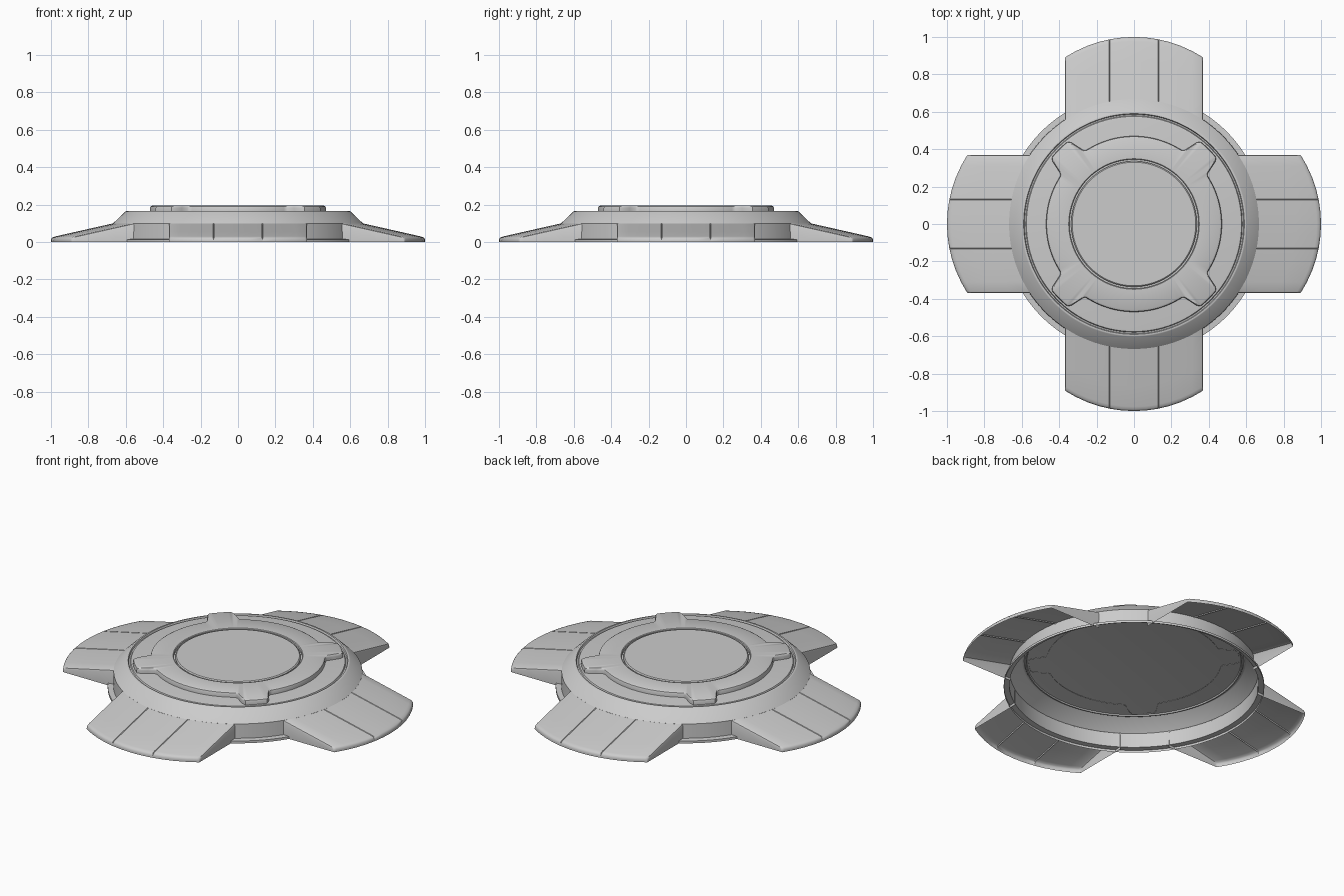
import bpy, bmesh, math

if "Cube" in bpy.data.objects:
    bpy.data.objects.remove(bpy.data.objects["Cube"])


def finish(name, bm, angle=35):
    bmesh.ops.remove_doubles(bm, verts=bm.verts, dist=1e-5)
    bmesh.ops.dissolve_degenerate(bm, edges=bm.edges, dist=1e-6)
    me = bpy.data.meshes.new(name)
    bm.to_mesh(me)
    bm.free()
    ob = bpy.data.objects.new(name, me)
    bpy.context.collection.objects.link(ob)
    bpy.ops.object.select_all(action='DESELECT')
    ob.select_set(True)
    bpy.context.view_layer.objects.active = ob
    bpy.ops.object.shade_smooth_by_angle(angle=math.radians(angle))
    return ob


def loft(name, loops, n=192):
    """Stack closed loops (radius or radius function, z), capping the last one."""
    bm = bmesh.new()
    rings = []
    for rad, z in loops:
        ring = []
        for i in range(n):
            a = 2 * math.pi * i / n
            r = rad(a) if callable(rad) else rad
            ring.append(bm.verts.new((r * math.cos(a), r * math.sin(a), z)))
        rings.append(ring)
    for lo, hi in zip(rings, rings[1:]):
        for i in range(n):
            j = (i + 1) % n
            bm.faces.new((lo[i], lo[j], hi[j], hi[i]))
    bm.faces.new(rings[-1])
    return finish(name, bm)


# Open-bottomed round housing with foot lip, wall, sloped shoulder and deck
loft("housing", [(0.70, 0), (0.70, 0.014), (0.67, 0.016), (0.668, 0.1),
                 (0.602, 0.163), (0.598, 0.165), (0.59, 0.165), (0.586, 0.156),
                 (0.579, 0.156), (0.575, 0.163), (0.565, 0.165)])


# Raised ring outline with four diagonal ears
def eared(inset):
    def radius(a):
        d = abs(math.degrees(a) % 90 - 45)
        t = min(max((11.5 - d) / 5.5, 0), 1)
        t = t * t * (3 - 2 * t)
        return 0.47 + 0.096 * t - inset
    return radius


loft("eared_ring", [(eared(0), 0.163), (eared(0), 0.182), (eared(0.003), 0.19),
                    (eared(0.012), 0.195), (0.349, 0.195), (0.345, 0.192),
                    (0.345, 0.178), (0.336, 0.178)], n=240)

# Central button
loft("centre_disc", [(0.336, 0.178), (0.336, 0.19), (0.33, 0.195)], n=128)

# Arm cross-section: (x, drop below top), None means the ground edge
half = [(0.0, 0), (0.065, 0), (0.127, 0), (0.13, 0.006), (0.133, 0), (0.19, 0),
        (0.25, 0), (0.31, 0), (0.358, 0), (0.367, 0.003), (0.37, 0.011), (0.37, None)]
columns = [(-x, d) for x, d in reversed(half[1:])] + half
# Arm lengthwise profile: (fraction from wall to tip, z)
rows = [(0, 0.1), (0.3, 0.0775), (0.6, 0.055), (0.93, 0.03), (0.975, 0.025),
        (0.993, 0.019), (1, 0.01), (1, 0)]


def arm(name, turn):
    bm = bmesh.new()
    grid = []
    for x, drop in columns:
        y0 = math.sqrt(0.667 ** 2 - x * x)
        y1 = 0.323 + math.sqrt(0.677 ** 2 - x * x)
        line = []
        for t, z in rows:
            h = 0 if drop is None else max(0, z - drop)
            line.append(bm.verts.new((x, y0 + t * (y1 - y0), h)))
        grid.append(line)
    for a, b in zip(grid, grid[1:]):
        for k in range(len(rows) - 1):
            bm.faces.new((a[k], b[k], b[k + 1], a[k + 1]))
    bmesh.ops.reverse_faces(bm, faces=bm.faces)
    ob = finish(name, bm)
    ob.rotation_euler.z = turn


# Four identical hollow sloping arms
for i, side in enumerate(("back", "left", "front", "right")):
    arm(side + "_arm", i * math.pi / 2)
